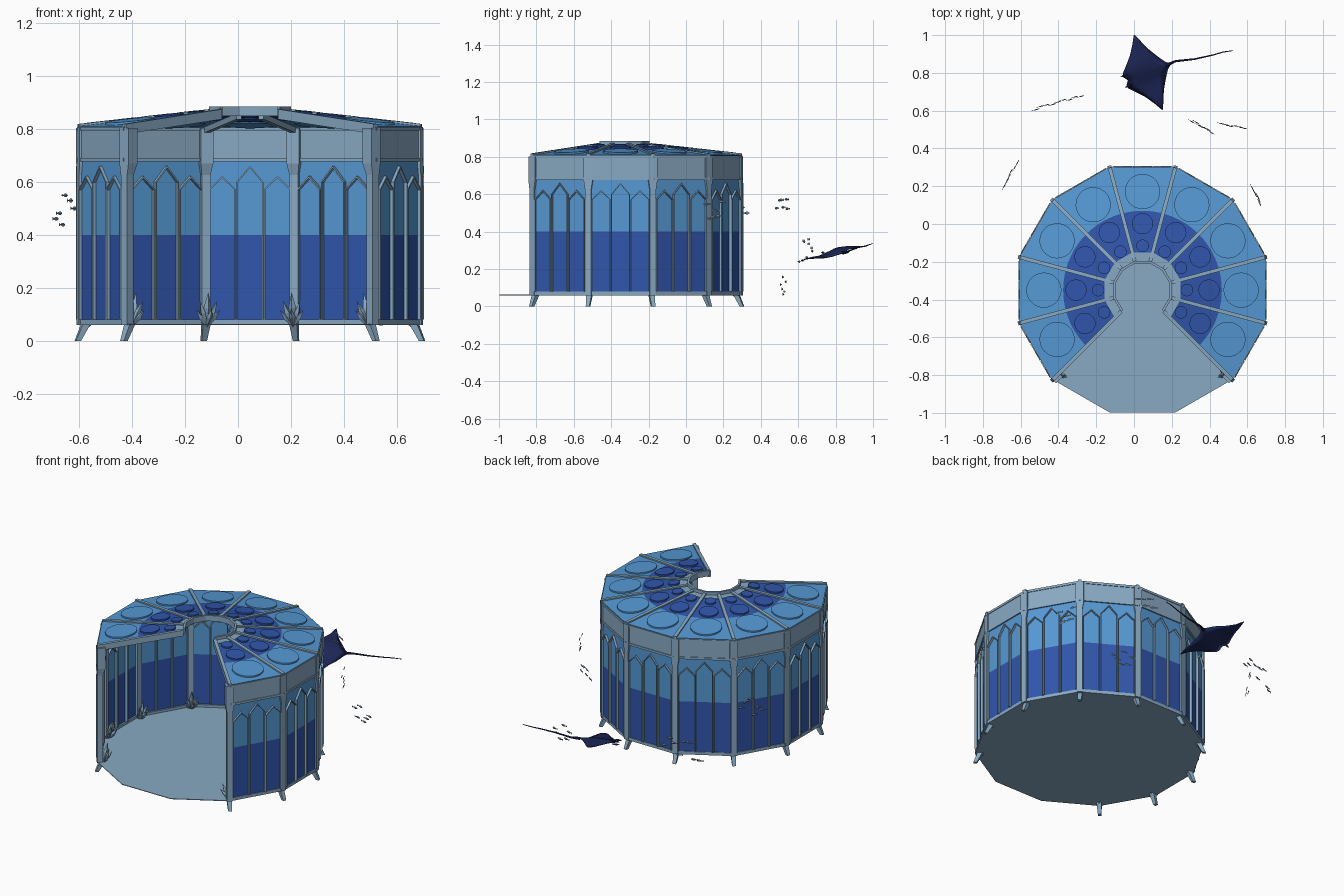
import bpy, bmesh, math, random
from mathutils import Matrix, Vector

if "Cube" in bpy.data.objects:
    bpy.data.objects.remove(bpy.data.objects["Cube"])

random.seed(4)
CENTRE = Matrix.Translation((0.045, -0.35, 0))
APO, CIRC = 0.648, 0.648 / math.cos(math.radians(15))
SEGMENTS = [30 * k for k in range(-1, 8)]          # wall directions, three front sides left open
CORNERS = [30 * k + 15 for k in range(-2, 8)]


def material(name, col):
    m = bpy.data.materials.new(name)
    m.diffuse_color = (*col, 1)
    m.use_nodes = True
    m.node_tree.nodes["Principled BSDF"].inputs["Base Color"].default_value = m.diffuse_color
    return m


FRAME = material("pale_steel_blue", (0.25, 0.40, 0.545))
LIGHT = material("light_blue_glass", (0.092, 0.32, 0.66))
DEEP = material("deep_blue_glass", (0.030, 0.092, 0.41))
NAVY = material("navy_skin", (0.012, 0.020, 0.095))


def finish(name, bm, *mats, recalc=True):
    if recalc:
        bmesh.ops.recalc_face_normals(bm, faces=bm.faces)
    me = bpy.data.meshes.new(name)
    bm.to_mesh(me)
    bm.free()
    for m in mats:
        me.materials.append(m)
    ob = bpy.data.objects.new(name, me)
    bpy.context.collection.objects.link(ob)
    return ob


def outward(deg):
    """Frame at the hall centre whose local +y points in the given direction."""
    return CENTRE @ Matrix.Rotation(math.radians(deg - 90), 4, 'Z')


def loft(bm, rings, mat=0):
    """Join rings of points into a closed solid."""
    vs = [[bm.verts.new(p) for p in r] for r in rings]
    n = len(vs[0])
    faces = [bm.faces.new(vs[0][::-1]), bm.faces.new(vs[-1])]
    for a, b in zip(vs, vs[1:]):
        faces += [bm.faces.new((a[i], a[(i + 1) % n], b[(i + 1) % n], b[i])) for i in range(n)]
    for f in faces:
        f.material_index = mat


def box(bm, M, x0, x1, y0, y1, z0, z1, mat=0):
    loft(bm, [[M @ Vector(p) for p in ((x0, y0, z), (x1, y0, z), (x1, y1, z), (x0, y1, z))]
              for z in (z0, z1)], mat)


def ring_seg(bm, deg, a0, a1, z0, z1):
    """Mitred straight piece of a twelve-sided ring."""
    t = math.tan(math.radians(15))
    M = outward(deg)
    loft(bm, [[M @ Vector(p) for p in ((-a0 * t, a0, z), (a0 * t, a0, z), (a1 * t, a1, z), (-a1 * t, a1, z))]
              for z in (z0, z1)])


def spike(bm, base, direction, length, width, belly=0.55):
    """Four-sided pointed leaf."""
    q = Vector(direction).to_track_quat('Z', 'Y')
    loft(bm, [[Vector(base) + q @ Vector((w * c, w * s, length * h)) for c, s in ((1, 0), (0, 1), (-1, 0), (0, -1))]
              for h, w in ((0, width * 0.4), (belly, width), (1, width * 0.04))])


def roof_z(a):
    return 0.81 + (0.65 - a) * 0.113


# Floor plate
bm = bmesh.new()
loft(bm, [[CENTRE @ Vector((CIRC * math.cos(math.radians(15 + 30 * k)), CIRC * math.sin(math.radians(15 + 30 * k)), z))
           for k in range(12)] for z in (0.060, 0.064)])
finish("floor", bm, FRAME)

# Base rail, upper frieze and its trims, roof collar
rail, frieze, collar = bmesh.new(), bmesh.new(), bmesh.new()
for d in SEGMENTS:
    ring_seg(rail, d, 0.628, 0.648, 0.062, 0.08)
    ring_seg(frieze, d, 0.632, 0.648, 0.68, 0.80)
    ring_seg(frieze, d, 0.626, 0.652, 0.676, 0.69)
    ring_seg(frieze, d, 0.622, 0.652, 0.793, 0.806)
    ring_seg(collar, d, 0.142, 0.155, 0.848, 0.884)
    ring_seg(collar, d, 0.150, 0.20, 0.848, 0.864)
finish("base_rail", rail, FRAME)
finish("frieze", frieze, FRAME)
finish("roof_collar", collar, FRAME)

# Wall glass: deep below, light above; pointed tracery standing proud on both sides
glass, tracery = bmesh.new(), bmesh.new()
for d in SEGMENTS:
    M = outward(d)
    box(glass, M, -0.165, 0.165, 0.638, 0.644, 0.078, 0.40, 1)
    box(glass, M, -0.165, 0.165, 0.638, 0.644, 0.40, 0.682, 0)
    for i in (-1, 0, 1):
        peak, shoulder, hw, t = (0.66 if i == 0 else 0.622), (0.60 if i == 0 else 0.572), 0.0505, 0.0045
        cx = i * 0.104
        outer = [(cx - hw, 0.08), (cx - hw, shoulder), (cx, peak), (cx + hw, shoulder), (cx + hw, 0.08)]
        inner = [(cx - hw + t, 0.08), (cx - hw + t, shoulder - 0.002), (cx, peak - 0.008),
                 (cx + hw - t, shoulder - 0.002), (cx + hw - t, 0.08)]
        loft(tracery, [[M @ Vector((p[0], a, p[1])) for p, a in ((o, 0.622), (o, 0.657), (n, 0.657), (n, 0.622))]
                       for o, n in zip(outer, inner)])
finish("wall_glass", glass, LIGHT, DEEP)
finish("lancet_tracery", tracery, FRAME)

# Corner pillars, splayed feet, roof ribs and leaf clusters
pillars, feet, ribs, leaves = bmesh.new(), bmesh.new(), bmesh.new(), bmesh.new()
for d in CORNERS:
    M = outward(d)
    loft(pillars, [[M @ Vector((x * w, y, z)) for x, y in ((-1, 0.672 - 2 * w), (1, 0.672 - 2 * w), (1, 0.672), (-1, 0.672))]
                   for z, w in ((0.06, 0.017), (0.625, 0.017), (0.67, 0.024), (0.803, 0.024))])
    loft(feet, [[M @ Vector((x * w, r + y * w, z)) for x, y in ((-1, -1), (1, -1), (1, 1), (-1, 1))]
                for z, w, r in ((0.0, 0.010, 0.672), (0.066, 0.015, 0.640))])
    loft(ribs, [[M @ Vector((x, r, roof_z(r * 0.966) + h)) for x, h in ((-0.010, -0.03), (0.010, -0.03), (0.010, 0.008), (-0.010, 0.008))]
                for r in (0.16, 0.670)])
    R = M.to_3x3()
    base = M @ Vector((0, 0.632, 0.055))
    for dx, dy, ln, w in ((0, -0.2, 0.13, 0.015), (-0.35, -0.3, 0.105, 0.012), (0.35, -0.3, 0.105, 0.012),
                          (-0.75, -0.4, 0.08, 0.010), (0.75, -0.4, 0.08, 0.010), (0.1, -0.8, 0.085, 0.012)):
        spike(leaves, base, R @ Vector((dx, dy, 1)), ln, w)
finish("pillars", pillars, FRAME)
finish("pillar_feet", feet, FRAME)
finish("roof_ribs", ribs, FRAME)
finish("leaf_clusters", leaves, FRAME)

# Roof glass with a round colour boundary, and raised round panes
roof, panes = bmesh.new(), bmesh.new()
for d in SEGMENTS:
    M = outward(d)
    rows = []
    for k in range(7):
        p = math.radians(-15 + 5 * k)
        rows.append([roof.verts.new(M @ Vector((r * math.sin(p), r * math.cos(p), roof_z(r * math.cos(p)))))
                     for r in (0.19 / math.cos(p), 0.42, 0.648 / math.cos(p))])
    for a, b in zip(rows, rows[1:]):
        for j in (0, 1):
            roof.faces.new((a[j], a[j + 1], b[j + 1], b[j])).material_index = 1 - j
    for a, rad, mat in ((0.522, 0.093, 0), (0.352, 0.056, 1), (0.235, 0.033, 1)):
        loft(panes, [[M @ Vector((q * math.cos(t), a + q * math.sin(t), roof_z(a + q * math.sin(t)) + h))
                      for t in [math.tau * i / 28 for i in range(28)]]
                     for h, q in ((-0.012, rad), (0.009, rad))], mat)
for f in roof.faces:
    f.normal_update()
    if f.normal.z < 0:
        f.normal_flip()
ob = finish("roof_glass", roof, LIGHT, DEEP, recalc=False)
mod = ob.modifiers.new("thickness", 'SOLIDIFY')
mod.thickness = 0.008
mod.offset = -1
finish("roof_panes", panes, LIGHT, DEEP)

# Ray: wing sections lofted from tip to tip
fwd, side = Vector((-0.935, -0.355, 0)), Vector((-0.355, 0.935, 0))
HALF = [(0, 0.115, -0.13), (0.1, 0.13, -0.105), (0.2, 0.128, -0.09), (0.35, 0.098, -0.07),
        (0.55, 0.06, -0.045), (0.8, 0.025, -0.022), (1, 0.002, -0.004)]
sections = [(-s, a, b) for s, a, b in HALF[:0:-1]] + HALF
bm = bmesh.new()
rings = []
for s, lead, trail in sections:
    th = 0.016 * (1 - abs(s)) ** 1.3 + 0.0015
    z = 0.288 + 0.052 * s + 0.008 * math.sin(s * 6)
    rings.append([Vector((0.075, 0.802, z + h * th)) + side * s * 0.211 + fwd * (lead + (trail - lead) * u)
                  for u, h in ((0, 0), (0.2, 0.8), (0.5, 1), (0.8, 0.5), (1, 0), (0.8, -0.4), (0.5, -0.7), (0.2, -0.6))])
loft(bm, rings)
# head fins
for s in (-0.03, 0.03):
    spike(bm, Vector((0.075, 0.802, 0.288)) + side * s + fwd * 0.10, fwd, 0.045, 0.007)
ray = finish("ray_body", bm, NAVY)
for p in ray.data.polygons:
    p.use_smooth = True

# Ray tail
path = [(0.17, 0.84, 0.288, 0.010), (0.22, 0.862, 0.290, 0.006), (0.32, 0.873, 0.298, 0.0045),
        (0.42, 0.895, 0.306, 0.0035), (0.47, 0.910, 0.310, 0.003), (0.525, 0.918, 0.314, 0.002)]
bm = bmesh.new()
loft(bm, [[(x, y + r * math.cos(math.tau * i / 8), z + r * math.sin(math.tau * i / 8)) for i in range(8)]
          for x, y, z, r in path])
finish("ray_tail", bm, NAVY)

# Small fish shoals: centre, half run, height range, count
SHOALS = [((-0.655, 0.265), (0.035, 0.06), (0.43, 0.56), 6), ((-0.40, 0.645), (0.12, 0.035), (0.21, 0.38), 9),
          ((0.36, 0.515), (0.05, -0.03), (0.47, 0.58), 6), ((0.525, 0.52), (0.06, -0.012), (0.06, 0.18), 6),
          ((0.65, 0.15), (0.02, -0.04), (0.43, 0.56), 6)]
bm = bmesh.new()
for (cx, cy), (dx, dy), (z0, z1), n in SHOALS:
    d = Vector((dx, dy, 0)).normalized()
    nrm = Vector((-d.y, d.x, 0))
    for i in range(n):
        u = -1 + 2 * i / (n - 1)
        c = Vector((cx + dx * u, cy + dy * u, random.uniform(z0, z1))) + nrm * random.uniform(-0.006, 0.006)
        # body, then tail fin
        loft(bm, [[c + d * x + nrm * (w * 0.35 * a) + Vector((0, 0, w * b)) for a, b in ((1, 0), (0, 1), (-1, 0), (0, -1))]
                  for x, w in ((-0.018, 0.001), (-0.004, 0.007), (0.008, 0.007), (0.018, 0.001))])
        loft(bm, [[c + d * x + nrm * (0.0012 * a) + Vector((0, 0, w * b)) for a, b in ((1, 0), (0, 1), (-1, 0), (0, -1))]
                  for x, w in ((-0.017, 0.0015), (-0.026, 0.007))])
finish("small_fish", bm, FRAME)
